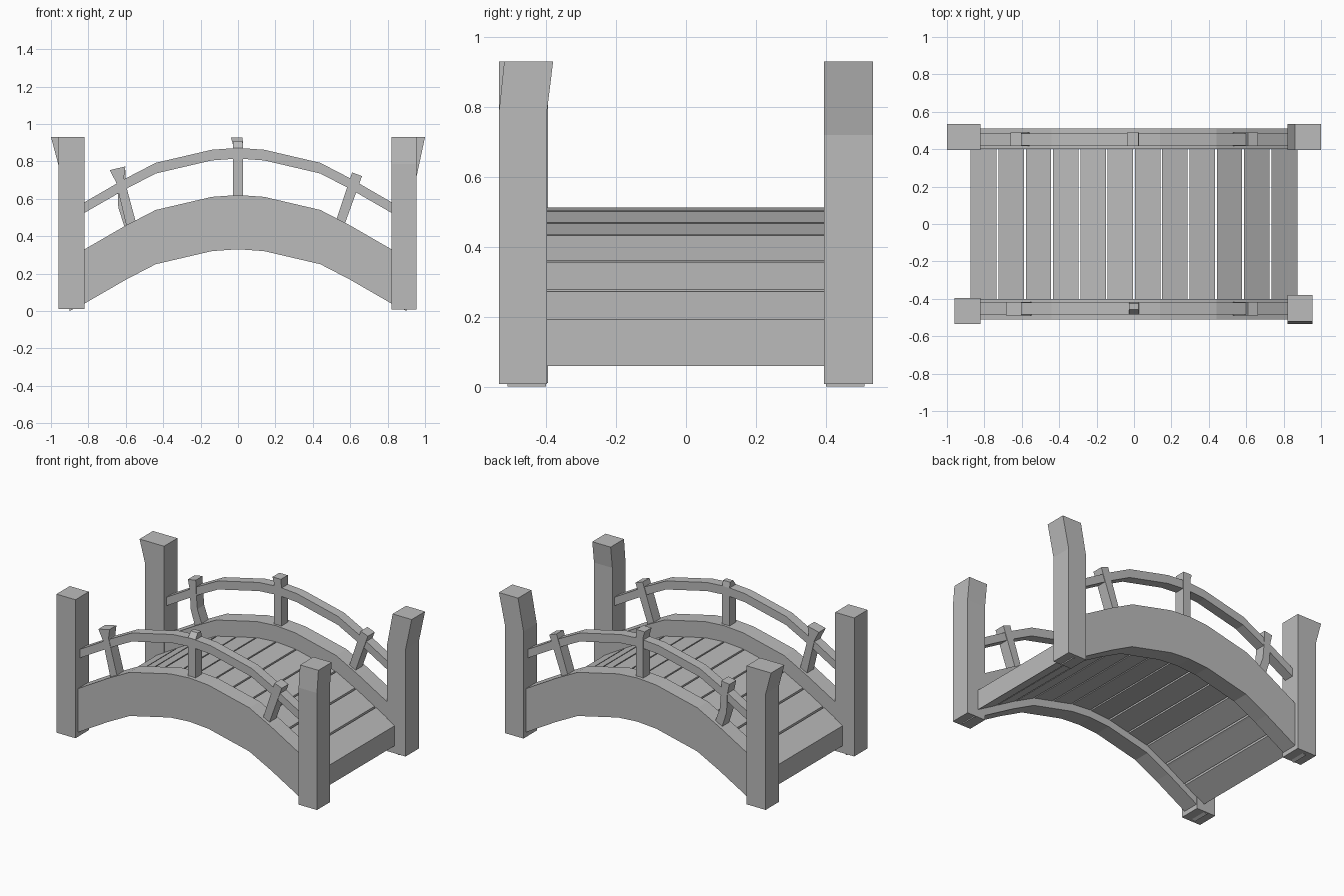
import bpy
import bmesh

cube = bpy.data.objects.get("Cube")
if cube:
    bpy.data.objects.remove(cube, do_unlink=True)

grey = bpy.data.materials.new("plain grey")
grey.use_nodes = True
COLOUR = (0.5, 0.5, 0.5, 1)
grey.diffuse_color = COLOUR
grey.node_tree.nodes["Principled BSDF"].inputs["Base Color"].default_value = COLOUR


def loft(name, rings):
    """Join a row of four-cornered rings into a closed solid."""
    bm = bmesh.new()
    loops = [[bm.verts.new(p) for p in ring] for ring in rings]
    for a, b in zip(loops, loops[1:]):
        for i in range(4):
            j = (i + 1) % 4
            bm.faces.new((a[i], a[j], b[j], b[i]))
    bm.faces.new(loops[0][::-1])
    bm.faces.new(loops[-1])
    bmesh.ops.recalc_face_normals(bm, faces=bm.faces)
    mesh = bpy.data.meshes.new(name)
    bm.to_mesh(mesh)
    bm.free()
    mesh.materials.append(grey)
    obj = bpy.data.objects.new(name, mesh)
    bpy.context.collection.objects.link(obj)
    return obj


def flat_ring(x0, x1, y0, y1, z, tilt=0):
    """Ring across a post; tilt raises its +x edge."""
    return [(x0, y0, z - tilt), (x1, y0, z + tilt), (x1, y1, z + tilt), (x0, y1, z - tilt)]


def arch_ring(x, y0, y1, low, high):
    """Ring across a member that runs along x."""
    return [(x, y0, low), (x, y1, low), (x, y1, high), (x, y0, high)]


# Faceted arch shared by beams, deck and rails: half profile of (x, height)
HALF = [(0, 0.62), (0.14, 0.61), (0.44, 0.54), (0.6, 0.457), (0.82, 0.33), (0.9, 0.284)]
ARCH = [(-x, z) for x, z in HALF[:0:-1]] + HALF


def arch_height(x):
    for (xa, za), (xb, zb) in zip(ARCH, ARCH[1:]):
        if xa <= x <= xb:
            return za + (zb - za) * (x - xa) / (xb - xa)


# Side beams and handrails
for side, s in (("front", -1), ("back", 1)):
    loft(side + "_beam", [arch_ring(x, s * 0.4, s * 0.51, max(z - 0.29, 0), z) for x, z in ARCH])
    loft(side + "_handrail", [arch_ring(x, s * 0.42, s * 0.485, z + 0.195, z + 0.252)
                              for x, z in ARCH[1:-1]])

# Deck planks, split where the arch bends
PLANKS = 12
WIDTH = 1.75 / PLANKS
for i in range(PLANKS):
    a = -0.875 + i * WIDTH + (0.005 if i else 0)
    b = -0.875 + (i + 1) * WIDTH - (0.005 if i < PLANKS - 1 else 0)
    stops = [a] + [x for x, z in ARCH if a < x < b and x] + [b]
    loft("deck_plank", [arch_ring(x, -0.4, 0.4, arch_height(x) - 0.24, arch_height(x) - 0.107)
                        for x in stops])

# Corner posts, each with its own rough top
TOP = 0.93
loft("front_right_post", [flat_ring(-0.96, -0.82, -0.535, -0.395, z) for z in (0.01, TOP)])
loft("front_left_post", [flat_ring(0.82, 0.955, -0.535, -0.398, z) for z in (0.008, 0.785)]
     + [flat_ring(0.82, 0.955, -0.52, -0.38, TOP)])
loft("back_right_post", [flat_ring(-0.96, -0.82, 0.395, 0.535, z) for z in (0.01, 0.78)]
     + [flat_ring(-1.0, -0.82, 0.395, 0.535, TOP)])
loft("back_left_post", [flat_ring(0.82, 0.955, 0.395, 0.535, z) for z in (0.008, 0.72)]
     + [flat_ring(0.86, 1.0, 0.395, 0.535, TOP)])


# Balusters: rows of (x0, x1, height, tilt)
def baluster(name, s, rows):
    loft(name, [flat_ring(x0, x1, s * 0.452 - 0.036, s * 0.452 + 0.036, z, t)
                for x0, x1, z, t in rows])


for side, s in (("front", -1), ("back", 1)):
    baluster(side + "_left_baluster", s, [(0.515, 0.56, 0.445, -0.01), (0.61, 0.663, 0.731, -0.01)])
baluster("front_right_baluster", -1, [(-0.59, -0.54, 0.44, 0.012), (-0.652, -0.61, 0.7, 0.012),
                                      (-0.685, -0.602, 0.763, 0.01)])
baluster("back_right_baluster", 1, [(-0.597, -0.545, 0.43, 0.012), (-0.64, -0.59, 0.56, 0.006),
                                    (-0.645, -0.6, 0.68, 0.005), (-0.66, -0.602, 0.75, 0.005)])
baluster("back_middle_baluster", 1, [(-0.027, 0.027, 0.58, 0), (-0.027, 0.027, 0.89, 0),
                                     (-0.038, 0.024, 0.928, 0)])

# Front middle baluster narrows to a thin top
loft("front_middle_baluster", [flat_ring(-0.027, 0.027, -0.485, -0.418, z) for z in (0.58, 0.87)]
     + [flat_ring(-0.027, 0.025, -0.458, -0.425, 0.906)])
